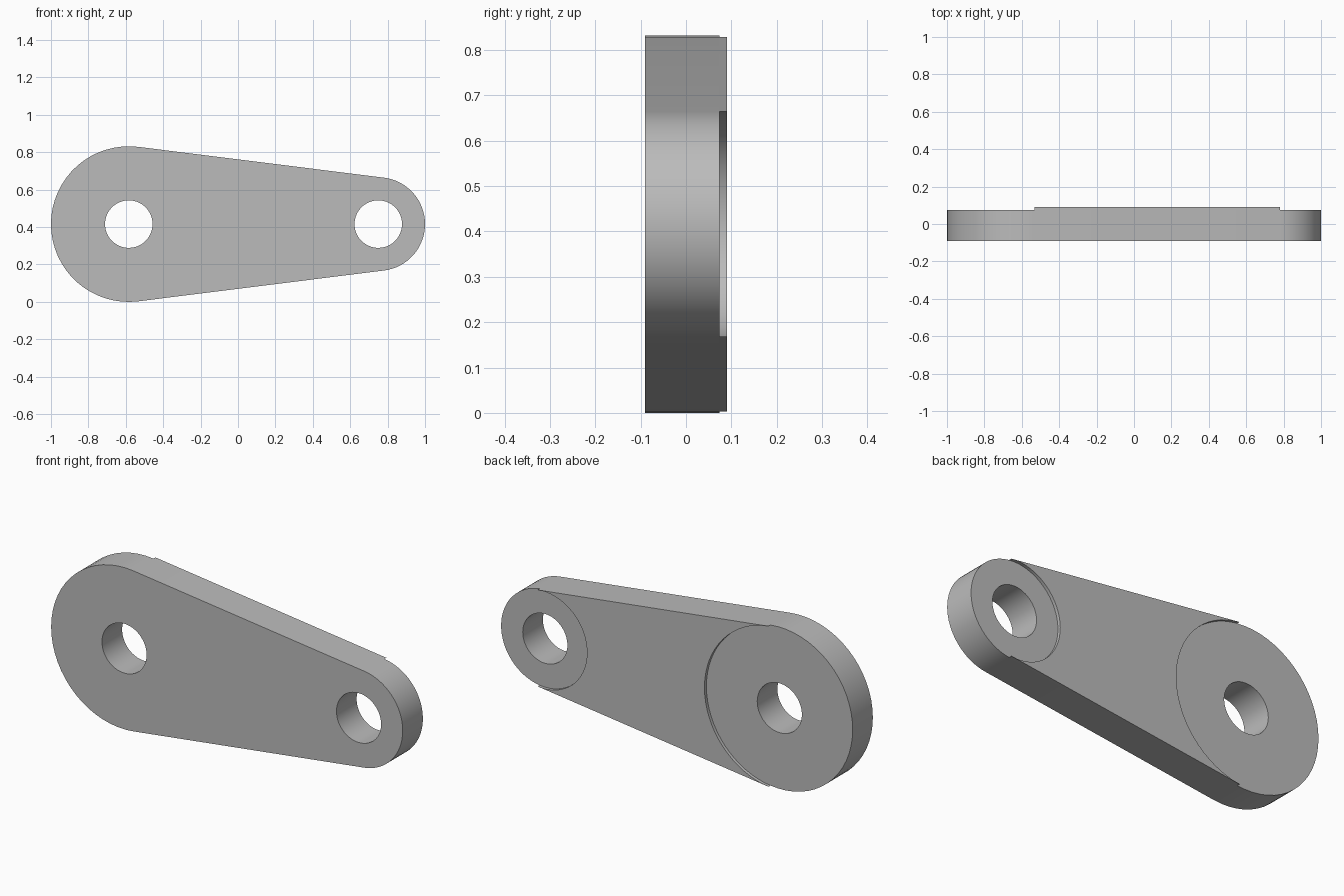
import bpy, bmesh, math
from mathutils import Vector

cube = bpy.data.objects.get("Cube")
if cube:
    bpy.data.objects.remove(cube, do_unlink=True)

CENTRE_Z = 0.416
BIG_X, BIG_R = -0.584, 0.416
SMALL_X, SMALL_R = 0.75, 0.25
HOLE_R = 0.127
FRONT, BOSS_BACK, WEB_BACK = -0.09, 0.074, 0.09
ARC = 32  # segments on each side of the tangent points
PHI = math.acos((BIG_R - SMALL_R) / (SMALL_X - BIG_X))  # tangent point angle

bm = bmesh.new()


def ring_verts(cx, r):
    """Circle with vertices exactly at the tangent points, from +PHI clockwise."""
    right = [PHI - 2 * PHI * i / ARC for i in range(ARC)]
    left = [-PHI - (math.tau - 2 * PHI) * i / ARC for i in range(ARC)]
    return [bm.verts.new((cx + r * math.cos(a), FRONT, CENTRE_Z + r * math.sin(a)))
            for a in right + left]


def boss(cx, r):
    """Flat ring around a pin hole; returns its outer vertices."""
    outer, inner = ring_verts(cx, r), ring_verts(cx, HOLE_R)
    n = len(outer)
    for i in range(n):
        j = (i + 1) % n
        bm.faces.new((outer[i], outer[j], inner[j], inner[i]))
    return outer


def extrude(faces, dy, keep):
    geom = bmesh.ops.extrude_face_region(bm, geom=faces, use_keep_orig=keep)["geom"]
    bmesh.ops.translate(bm, vec=Vector((0, dy, 0)),
                        verts=[g for g in geom if isinstance(g, bmesh.types.BMVert)])
    return [g for g in geom if isinstance(g, bmesh.types.BMFace)]


# Bosses and the tapered web between their facing arcs
big, small = boss(BIG_X, BIG_R), boss(SMALL_X, SMALL_R)
near = big[:ARC + 1]
far = [small[0]] + small[:ARC - 1:-1]
web_tag = bm.faces.layers.int.new("web")
for i in range(ARC):
    face = bm.faces.new((near[i], far[i], far[i + 1], near[i + 1]))
    face[web_tag] = 1

# Thicken the whole plate, then raise the web on the back
bmesh.ops.recalc_face_normals(bm, faces=bm.faces[:])
back = extrude(bm.faces[:], BOSS_BACK - FRONT, True)
web = [f for f in back if f[web_tag] == 1]
extrude(web, WEB_BACK - BOSS_BACK, False)
bmesh.ops.recalc_face_normals(bm, faces=bm.faces[:])
bm.faces.layers.int.remove(web_tag)

mesh = bpy.data.meshes.new("link_plate")
bm.to_mesh(mesh)
bm.free()
plate = bpy.data.objects.new("link_plate", mesh)
bpy.context.collection.objects.link(plate)

# Plain grey metal
grey = bpy.data.materials.new("grey")
grey.use_nodes = True
colour = (0.5, 0.5, 0.5, 1)
grey.diffuse_color = colour
grey.node_tree.nodes["Principled BSDF"].inputs["Base Color"].default_value = colour
mesh.materials.append(grey)

bpy.ops.object.select_all(action="DESELECT")
plate.select_set(True)
bpy.context.view_layer.objects.active = plate
bpy.ops.object.shade_smooth_by_angle(angle=math.radians(30))
